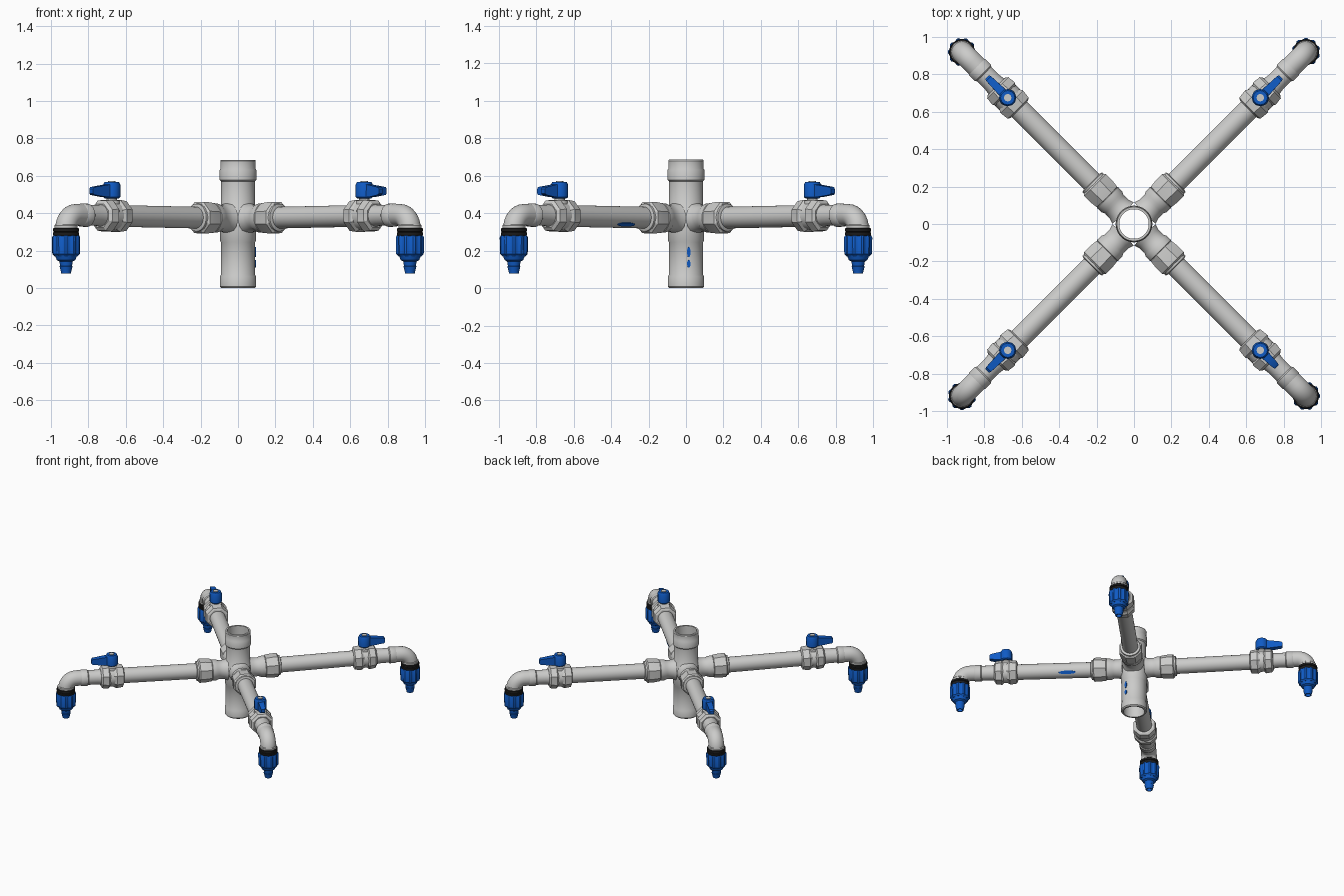
import bpy, bmesh, math
from mathutils import Vector, Matrix

if "Cube" in bpy.data.objects:
    bpy.data.objects.remove(bpy.data.objects["Cube"])


def material(name, col):
    m = bpy.data.materials.new(name)
    m.diffuse_color = (*col, 1)
    m.use_nodes = True
    m.node_tree.nodes["Principled BSDF"].inputs["Base Color"].default_value = m.diffuse_color
    return m


GREY = material("pale_grey_plastic", (0.60, 0.60, 0.59))
BLUE = material("blue_plastic", (0.005, 0.105, 0.56))
BLACK = material("black_rubber", (0.012, 0.012, 0.012))


def finish(name, bm, mat, matrix=Matrix(), angle=35):
    bmesh.ops.recalc_face_normals(bm, faces=bm.faces)
    me = bpy.data.meshes.new(name)
    bm.to_mesh(me)
    bm.free()
    ob = bpy.data.objects.new(name, me)
    bpy.context.collection.objects.link(ob)
    me.materials.append(mat)
    ob.matrix_world = matrix
    bpy.ops.object.select_all(action='DESELECT')
    ob.select_set(True)
    bpy.context.view_layer.objects.active = ob
    bpy.ops.object.shade_smooth_by_angle(angle=math.radians(angle))
    return ob


def skin(bm, rings, closed):
    n, count = len(rings[0]), len(rings)
    for i in range(count if closed else count - 1):
        a, b = rings[i], rings[(i + 1) % count]
        for k in range(n):
            bm.faces.new((a[k], a[(k + 1) % n], b[(k + 1) % n], b[k]))
    if not closed:
        bm.faces.new(rings[0])
        bm.faces.new(rings[-1])


def lathe(name, profile, mat, matrix=Matrix(), segs=32, closed=False, rib=0, angle=35):
    """Spin (axial position, radius) points; rib makes alternate pairs of sides shallower."""
    bm = bmesh.new()
    rings = []
    for t, r in profile:
        ring = []
        for k in range(segs):
            a = 2 * math.pi * (k + 0.5) / segs
            rr = r - (rib if k % 4 > 1 else 0)
            ring.append(bm.verts.new((rr * math.cos(a), rr * math.sin(a), t)))
        rings.append(ring)
    skin(bm, rings, closed)
    return finish(name, bm, mat, matrix, angle)


def patch(name, radius, t0, t1, az, half, matrix):
    """Thin oval mark lying on a cylinder."""
    bm = bmesh.new()
    pts = []
    for k in range(16):
        a = 2 * math.pi * k / 16
        th = az + half * math.sin(a)
        pts.append((th, (t0 + t1) / 2 + (t1 - t0) / 2 * math.cos(a)))
    rings = [[bm.verts.new((r * math.cos(th), r * math.sin(th), t)) for th, t in pts]
             for r in (radius - 0.003, radius + 0.004)]
    skin(bm, rings, False)
    finish(name, bm, BLUE, matrix)


# Central upright, open right through
lathe("central_upright", [
    (0, 0.090), (0.008, 0.097), (0.062, 0.097), (0.070, 0.092), (0.245, 0.092), (0.255, 0.097),
    (0.435, 0.097), (0.445, 0.090), (0.570, 0.090), (0.578, 0.098), (0.632, 0.098), (0.640, 0.093),
    (0.680, 0.095), (0.686, 0.091), (0.686, 0.079), (0, 0.079)], GREY, segs=40, closed=True)
for i, (z0, z1) in enumerate([(0.11, 0.15), (0.165, 0.22)]):
    patch(f"upright_mark_{i}", 0.092, z0, z1, math.radians(9), 0.10, Matrix())

SLOPE, Z0, END = 0.015, 0.372, 1.30
for i, arm in enumerate(("back_right", "back_left", "front_left", "front_right")):
    yaw = Matrix.Rotation(math.radians(45 + 90 * i), 4, 'Z')
    # axis frame: local z outward along the arm, local x downward
    axis = yaw @ Matrix.Translation((0, 0, Z0)) @ Matrix.Rotation(math.pi / 2 - SLOPE, 4, 'Y')

    # Tee socket, union nut and long pipe
    lathe(arm + "_tee_socket", [(0.082, 0.082), (0.11, 0.072), (0.15, 0.070), (0.165, 0.078),
                                (0.20, 0.080), (0.21, 0.07)], GREY, axis)
    lathe(arm + "_union_nut", [(0.195, 0.072), (0.205, 0.084), (0.255, 0.090), (0.295, 0.090),
                               (0.305, 0.078)], GREY, axis, segs=8, angle=20)
    lathe(arm + "_union_collar", [(0.29, 0.076), (0.315, 0.074), (0.32, 0.060)], GREY, axis)
    lathe(arm + "_pipe", [(0.30, 0.058), (0.90, 0.058)], GREY, axis)

    # Ball valve: body with a nut at each end
    lathe(arm + "_valve_inner_nut", [(0.868, 0.070), (0.876, 0.086), (0.925, 0.092), (0.945, 0.080)],
          GREY, axis, segs=8, angle=20)
    lathe(arm + "_valve_body", [(0.93, 0.078), (0.99, 0.078)], GREY, axis)
    lathe(arm + "_valve_outer_nut", [(0.972, 0.080), (0.985, 0.092), (1.030, 0.086), (1.042, 0.068)],
          GREY, axis, segs=8, angle=20)
    lathe(arm + "_outlet_pipe", [(1.03, 0.060), (1.07, 0.055), (1.16, 0.055)], GREY, axis)
    lathe(arm + "_elbow_collar", [(1.135, 0.056), (1.142, 0.062), (1.185, 0.062), (1.195, 0.055)],
          GREY, axis)

    # Valve stem and lever handle
    hub = yaw @ Matrix.Translation((0.955, 0, 0))
    lathe(arm + "_valve_stem", [(0.43, 0.048), (0.468, 0.044), (0.472, 0.028), (0.49, 0.028)],
          GREY, hub, segs=20)
    lathe(arm + "_handle_hub", [(0.480, 0.038), (0.487, 0.046), (0.552, 0.046), (0.568, 0.038)],
          BLUE, hub, segs=12)
    lathe(arm + "_handle_screw", [(0.56, 0.020), (0.573, 0.020)], GREY, hub, segs=12)
    reach = 0.125 if arm == "front_right" else 0.155
    bm = bmesh.new()
    side = [(0.0, 0.487, 0.026), (0.0, 0.558, 0.026), (0.05, 0.552, 0.022), (reach - 0.01, 0.540, 0.018),
            (reach, 0.530, 0.014), (reach, 0.506, 0.014), (reach - 0.01, 0.498, 0.018), (0.06, 0.487, 0.022)]
    skin(bm, [[bm.verts.new((x, s * w, z)) for x, z, w in side] for s in (-1, 1)], False)
    finish(arm + "_handle_lever", bm, BLUE, hub)

    # Elbow turning down
    zt = Z0 + SLOPE * END
    bend, rad = 0.075, 0.058
    path = [(1.17, zt, 0.0)]
    for k in range(9):
        a = math.pi / 2 * k / 8
        path.append((END - bend + bend * math.sin(a), zt - bend + bend * math.cos(a), a))
    path.append((END, 0.30, math.pi / 2))
    bm = bmesh.new()
    rings = []
    for x, z, a in path:
        up = Vector((math.sin(a), 0, math.cos(a)))
        rings.append([bm.verts.new(Vector((x, 0, z)) + rad * (math.cos(t) * up + math.sin(t) * Vector((0, 1, 0))))
                      for t in (2 * math.pi * j / 28 for j in range(28))])
    skin(bm, rings, False)
    finish(arm + "_elbow", bm, GREY, yaw)

    # Hose connector hanging from the elbow
    drop = yaw @ Matrix.Translation((END, 0, 0))
    lathe(arm + "_elbow_lip", [(0.31, 0.062), (0.335, 0.062), (0.34, 0.057)], GREY, drop)
    lathe(arm + "_seal_ring", [(0.278, 0.066), (0.283, 0.069), (0.297, 0.069), (0.300, 0.064),
                               (0.303, 0.069), (0.318, 0.069), (0.322, 0.064)], BLACK, drop)
    lathe(arm + "_hose_nut", [(0.170, 0.062), (0.182, 0.074), (0.270, 0.076), (0.280, 0.071)],
          BLUE, drop, segs=40, rib=0.007)
    lathe(arm + "_hose_spigot", [(0.180, 0.062), (0.150, 0.050), (0.142, 0.036), (0.118, 0.032),
                                 (0.116, 0.035), (0.084, 0.027), (0.078, 0.026), (0.078, 0.019),
                                 (0.180, 0.019)], BLUE, drop, segs=24, closed=True)

    # Printed mark on the side of one arm
    if arm == "front_right":
        patch("arm_mark", 0.058, 0.43, 0.56, math.radians(48), 0.22, axis)
